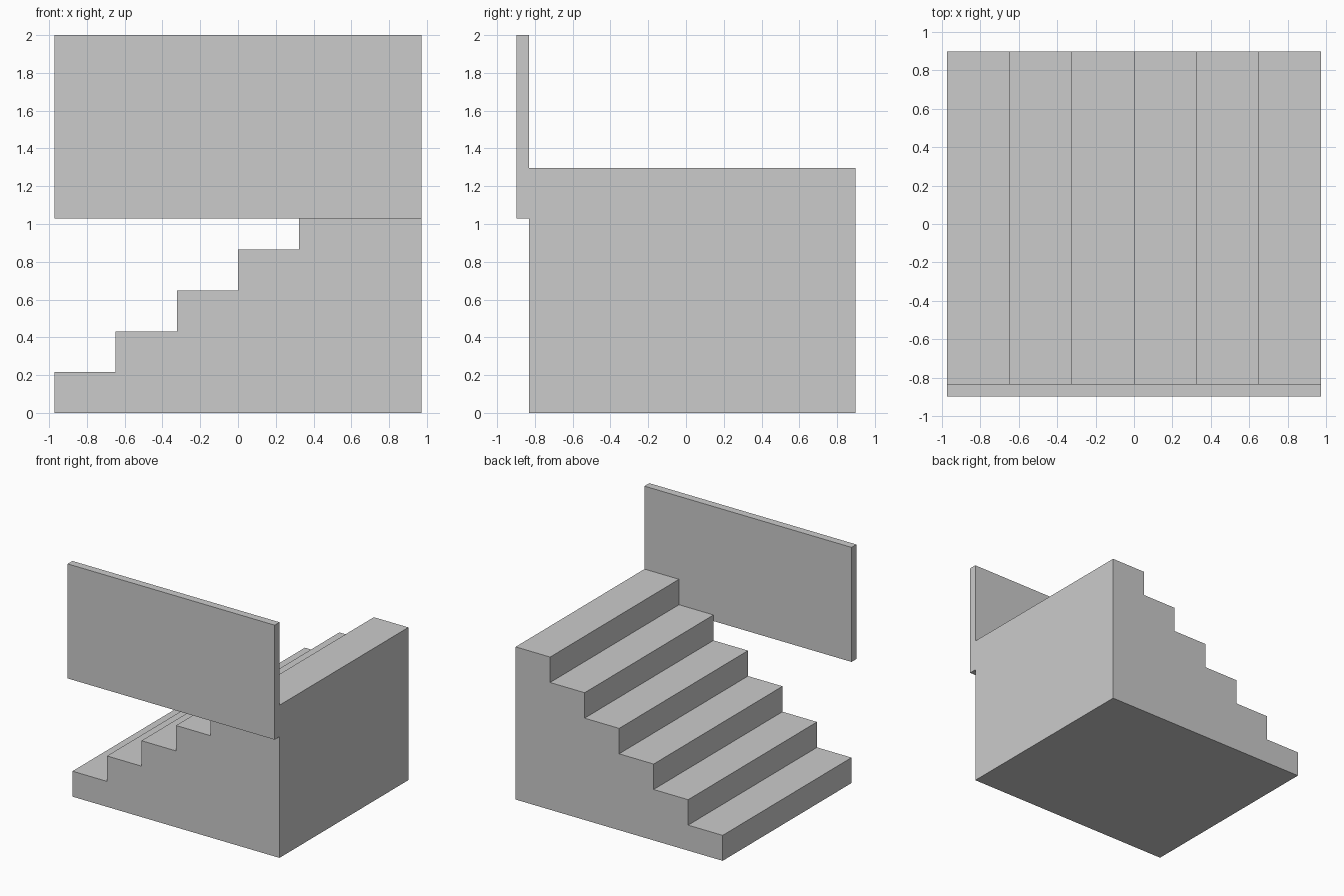
import bpy
import bmesh

if "Cube" in bpy.data.objects:
    bpy.data.objects.remove(bpy.data.objects["Cube"])

STEPS = 6
RUN = 0.324            # tread depth along x
RISE = 0.216           # height of one step
HALF_X = STEPS * RUN / 2
FRONT, BACK = -0.8965, 0.8965
PANEL_T = 0.065


def extrude_profile(name, profile, y0, y1):
    """Closed x-z profile extruded from y0 to y1."""
    bm = bmesh.new()
    face = bm.faces.new([bm.verts.new((x, y0, z)) for x, z in profile])
    out = bmesh.ops.extrude_face_region(bm, geom=[face])
    verts = [g for g in out["geom"] if isinstance(g, bmesh.types.BMVert)]
    bmesh.ops.translate(bm, verts=verts, vec=(0, y1 - y0, 0))
    bmesh.ops.recalc_face_normals(bm, faces=bm.faces)
    mesh = bpy.data.meshes.new(name)
    bm.to_mesh(mesh)
    bm.free()
    obj = bpy.data.objects.new(name, mesh)
    bpy.context.collection.objects.link(obj)
    return obj


# Solid staircase rising towards +x
profile = [(HALF_X, 0), (-HALF_X, 0)]
for i in range(STEPS):
    x = -HALF_X + i * RUN
    z = (i + 1) * RISE
    profile += [(x, z), (x + RUN, z)]
extrude_profile("staircase", profile, FRONT + PANEL_T, BACK)

# Side panel along the front edge, touching the upper steps
extrude_profile("side_panel",
                [(-HALF_X, 1.028), (HALF_X, 1.028), (HALF_X, 2.0), (-HALF_X, 2.0)],
                FRONT, FRONT + PANEL_T)
